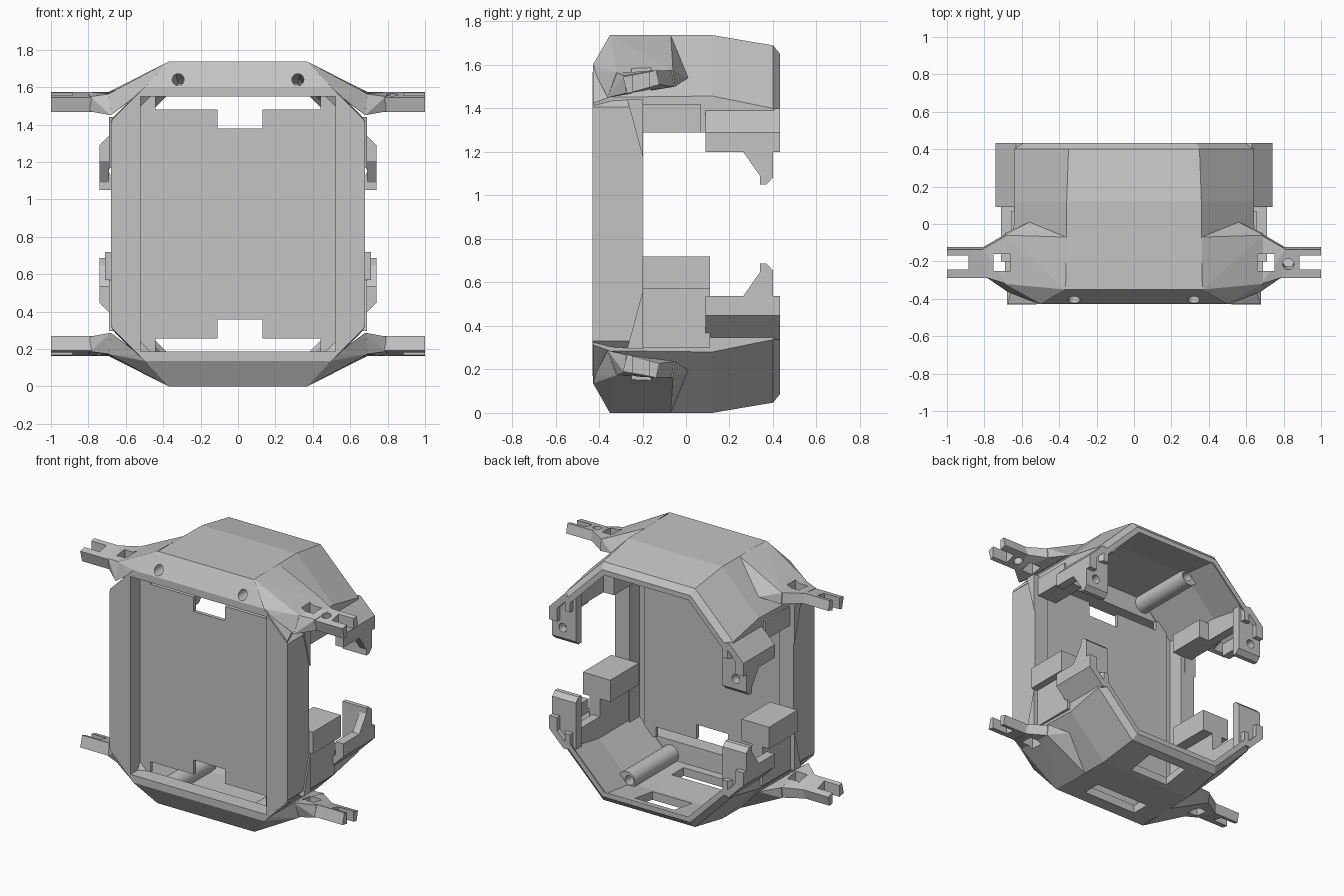
import bpy, bmesh, math
from mathutils import Vector

if "Cube" in bpy.data.objects:
    bpy.data.objects.remove(bpy.data.objects["Cube"])

H = 1.737  # total height, the lower cap mirrors the upper one
grey = bpy.data.materials.new("plain grey")
grey.diffuse_color = (0.55, 0.55, 0.55, 1)
grey.use_nodes = True
grey.node_tree.nodes["Principled BSDF"].inputs["Base Color"].default_value = grey.diffuse_color


def finish(name, bm, low=False, mirror_x=False):
    """Turn a bmesh into an object, optionally flipped in z and / or x."""
    for v in bm.verts:
        if low:
            v.co.z = H - v.co.z
        if mirror_x:
            v.co.x = -v.co.x
    bmesh.ops.recalc_face_normals(bm, faces=bm.faces)
    me = bpy.data.meshes.new(name)
    bm.to_mesh(me)
    bm.free()
    ob = bpy.data.objects.new(name, me)
    bpy.context.collection.objects.link(ob)
    me.materials.append(grey)
    return ob


def prism(name, pts, axis, a, b, low=False, mirror_x=False):
    """Extrude a profile: axis y takes (x, z) points, axis x takes (y, z)."""
    bm = bmesh.new()
    place = (lambda p, d: (p[0], d, p[1])) if axis == "y" else (lambda p, d: (d, p[0], p[1]))
    rings = [[bm.verts.new(place(p, d)) for p in pts] for d in (a, b)]
    n = len(pts)
    bm.faces.new(rings[0])
    bm.faces.new(rings[1])
    for i in range(n):
        j = (i + 1) % n
        bm.faces.new((rings[0][i], rings[0][j], rings[1][j], rings[1][i]))
    return finish(name, bm, low, mirror_x)


def box(name, x, y, z, **kw):
    pts = [(x[0], z[0]), (x[1], z[0]), (x[1], z[1]), (x[0], z[1])]
    return prism(name, pts, "y", y[0], y[1], **kw)


def hull(name, pts, **kw):
    bm = bmesh.new()
    for p in pts:
        bm.verts.new(p)
    out = bmesh.ops.convex_hull(bm, input=bm.verts)
    junk = [g for g in out["geom_interior"] if isinstance(g, bmesh.types.BMVert)]
    bmesh.ops.delete(bm, geom=junk, context="VERTS")
    bmesh.ops.dissolve_limit(bm, angle_limit=0.01, verts=bm.verts, edges=bm.edges)
    return finish(name, bm, **kw)


def rod(name, centre, r, length, axis, low=False, mirror_x=False):
    bm = bmesh.new()
    bmesh.ops.create_cone(bm, cap_ends=True, segments=20, radius1=r, radius2=r, depth=length)
    q = Vector((0, 0, 1)).rotation_difference(Vector(axis))
    for v in bm.verts:
        v.co = q @ v.co + Vector(centre)
    return finish(name, bm, low, mirror_x)


def cut(ob, *cutters):
    bpy.context.view_layer.objects.active = ob
    for c in cutters:
        m = ob.modifiers.new("cut", "BOOLEAN")
        m.operation, m.solver, m.object = "DIFFERENCE", "EXACT", c
        bpy.ops.object.modifier_apply(modifier=m.name)
        bpy.data.objects.remove(c, do_unlink=True)


def arch(t, top, s, zb):
    """Half-octagon section: flat top, 45 degree shoulders, short legs."""
    b = top - (s - t)
    return [(-s, zb), (-s, b), (-t, top), (t, top), (s, b), (s, zb)]


def cap(name, low):
    # y, outer (flat half width, top, half width), inner (same)
    stations = [
        (-.428, (.50, 1.60, .675), (.52, 1.55, .56)),
        (-.35, (.37, H, .655), (.52, 1.55, .56)),
        (-.32, (.365, H, .65), (.46, 1.55, .57)),
        (-.315, (.365, H, .65), (.335, 1.68, .58)),
        (.12, (.36, H, .64), (.335, 1.68, .58)),
        (.40, (.35, 1.69, .64), (.325, 1.64, .58)),
        (.433, (.335, 1.65, .62), (.32, 1.615, .58)),
    ]
    bm = bmesh.new()
    rings = []
    for y, o, i in stations:
        loop = arch(*o, 1.29) + arch(*i, 1.29)[::-1]
        rings.append([bm.verts.new((x, y, z)) for x, z in loop])
    for A, B in zip(rings, rings[1:]):
        for k in range(12):
            j = (k + 1) % 12
            bm.faces.new((A[k], A[j], B[j], B[k]))
    for R in (rings[0], rings[-1]):
        for k in range(5):
            bm.faces.new((R[k], R[k + 1], R[10 - k], R[11 - k]))
    return finish(name, bm, low)


# Recessed tray plate with notches at both ends
top_edge = [(-.53, 1.55), (-.44, 1.55), (-.44, 1.48), (-.11, 1.48), (-.11, 1.38),
            (.13, 1.38), (.13, 1.48), (.44, 1.48), (.44, 1.55), (.53, 1.55)]
prism("tray_plate", top_edge + [(x, H - z) for x, z in reversed(top_edge)], "y", -.325, -.30)

for mx, side in ((False, "right"), (True, "left")):
    # Tray side walls with clipped corners, thinner behind the plate
    for part, xi, y0, y1 in (("front", .52, -.43, -.31), ("rear", .57, -.31, -.2)):
        wall = [(xi, xi - .35), (.68, .33), (.68, H - .33), (xi, H + .35 - xi)]
        prism(side + "_tray_wall_" + part, wall, "y", y0, y1, mirror_x=mx)
    # Inner support blocks beside the lower cap
    box(side + "_support_block", (.50, .71), (-.2, .11), (.57, .72), mirror_x=mx)
    box(side + "_support_leg", (.58, .66), (-.2, .11), (.30, .58), mirror_x=mx)
    # Matching block under the upper cap
    box(side + "_upper_block", (.50, .655), (-.2, .07), (1.29, 1.42), mirror_x=mx)

for low, end in ((False, "upper"), (True, "lower")):
    # Shell with screw holes through the front band
    shell = cap(end + "_cap", low)
    cut(shell, *[rod("cutter", (x, -.40, 1.64), .032, .25, (0, 1, 0), low) for x in (-.32, .32)])
    if low:
        cut(shell, box("cutter", (-.15, .15), (.15, .34), (-.1, .13)),
            box("cutter", (-.22, .20), (-.26, -.13), (-.1, .13)))

    for mx, side in ((False, "right"), (True, "left")):
        kw = dict(low=low, mirror_x=mx)
        tag = end + "_" + side
        # Screw boss inside the cap
        boss = rod(tag + "_boss", (.34, -.09, 1.645), .062, .5, (0, 1, 0), **kw)
        for p in boss.data.polygons:
            p.use_smooth = len(p.vertices) == 4
        cut(boss, rod("cutter", (.32, -.10, 1.64), .032, .7, (0, 1, 0), **kw))

        # Rear corner skin: a thin outer wall with a gusset
        prism(tag + "_corner_wall", [(.58, 1.39), (.68, 1.29), (.68, 1.2), (.74, 1.2), (.74, 1.29), (.63, 1.40)],
              "y", .09, .433, **kw)
        prism(tag + "_gusset", [(.26, 1.205), (.34, 1.09), (.40, 1.09), (.40, 1.205)],
              "x", .69, .74, **kw)
        # Screw tab set across the rear of the corner
        tab = prism(tag + "_screw_tab",
                    [(.34, 1.40), (.34, 1.05), (.37, 1.05), (.40, 1.08), (.40, 1.40)],
                    "x", .56, .74, **kw)
        cut(tab, box("cutter", (.63, .9), (.3, .5), (1.401, 1.6), **kw),
            rod("cutter", (.66, .37, 1.15), .03, .4, (0, 1, 0), **kw))
        # Slope the outer top corner of the tab down to the wall
        cut(tab, prism("cutter", [(.62, 1.41), (.76, 1.27), (.76, 1.5), (.62, 1.5)], "y", .3, .5, **kw))

        # Tapered wedge against the tray wall
        prism(tag + "_wedge", [(-.27, 1.44), (-.197, 1.17), (-.197, 1.44)], "x", .60, .69, **kw)

        # Fairing that blends the cap down to the arm root
        fairing = hull(tag + "_arm_fairing", [
            (.36, -.07, H), (.37, -.35, H), (.56, .01, 1.54), (.69, -.06, 1.575),
            (.69, -.05, 1.50), (.69, -.32, 1.565), (.50, -.425, 1.60),
            (.68, -.36, 1.45), (.53, -.42, 1.565)], **kw)
        # Arm root narrowing towards the fork
        root = hull(tag + "_arm_root", [
            (.68, -.06, 1.575), (.68, -.05, 1.50), (.68, -.32, 1.565), (.68, -.36, 1.45),
            (.81, -.135, 1.575), (.81, -.125, 1.51), (.79, -.285, 1.55), (.79, -.275, 1.47)], **kw)
        for part in (fairing, root):
            cut(part, box("cutter", (.66, .75), (-.25, -.16), (1.3, 1.8), **kw))

        # Forked arm, tilted, with a pin hole
        arm = prism(tag + "_forked_arm",
                    [(-.29, 1.545), (-.137, 1.575), (-.122, 1.51), (-.27, 1.468)],
                    "x", .77, 1.0, **kw)
        pin = lambda: rod("cutter", (.825, -.208, 1.53), .03, .4, (0, -.24, 1), **kw)
        cut(arm, box("cutter", (.885, 1.1), (-.243, -.168), (1.3, 1.8), **kw), pin())
        cut(root, pin())
